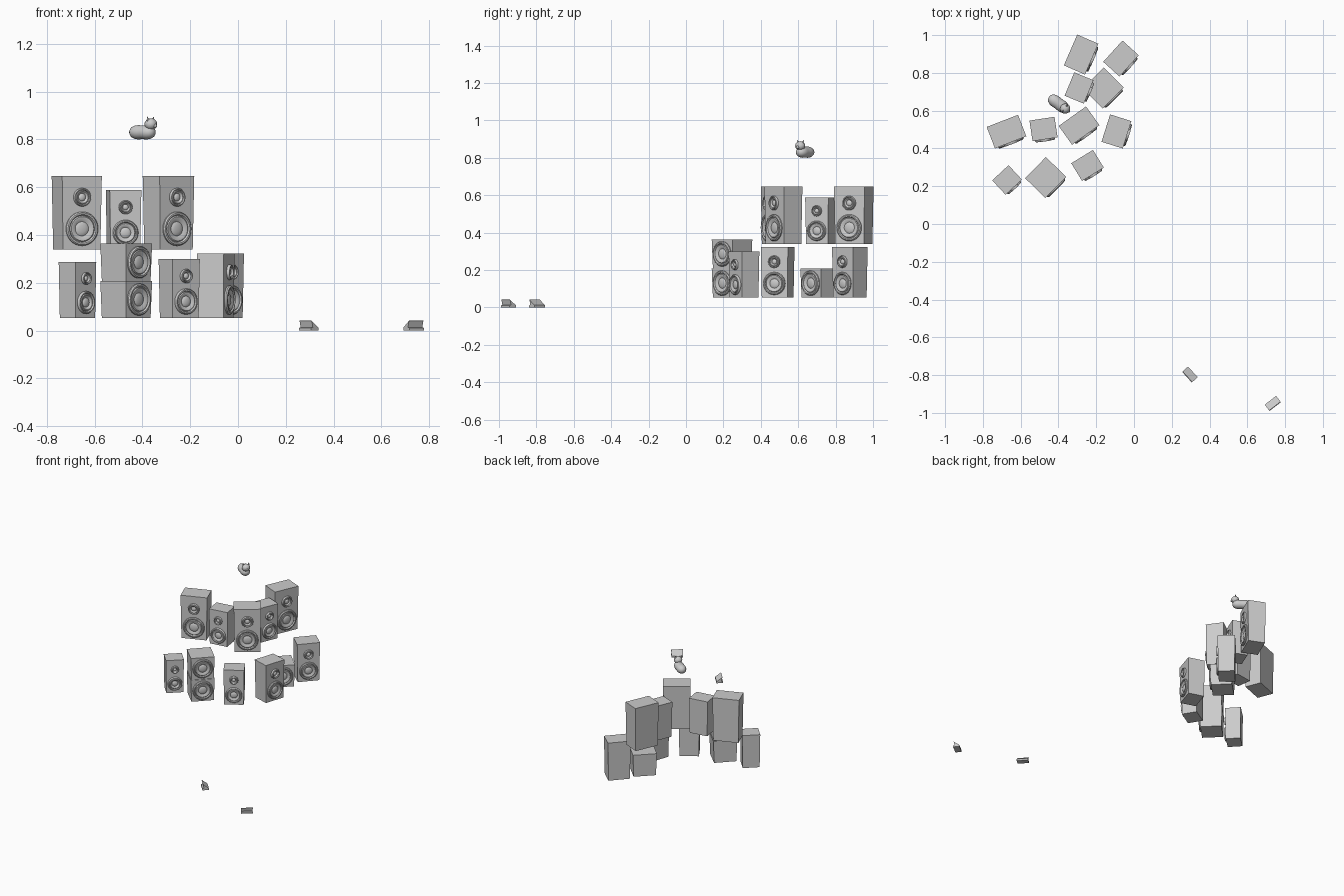
import bpy, bmesh, math
from mathutils import Matrix, Vector

if "Cube" in bpy.data.objects:
    bpy.data.objects.remove(bpy.data.objects["Cube"])

TAPER = 0.94  # cabinets narrow slightly toward the floor


def finish(name, bm, matrix, smooth=False):
    bmesh.ops.remove_doubles(bm, verts=bm.verts, dist=1e-6)
    bmesh.ops.recalc_face_normals(bm, faces=bm.faces)
    mesh = bpy.data.meshes.new(name)
    bm.to_mesh(mesh)
    bm.free()
    ob = bpy.data.objects.new(name, mesh)
    bpy.context.collection.objects.link(ob)
    ob.matrix_world = matrix
    if smooth:
        bpy.ops.object.select_all(action='DESELECT')
        ob.select_set(True)
        bpy.context.view_layer.objects.active = ob
        bpy.ops.object.shade_smooth_by_angle(angle=math.radians(35))
    return ob


def lathe(name, profile, matrix, steps=32):
    """Revolve (radius, height) points about local z."""
    bm = bmesh.new()
    vs = [bm.verts.new((r, 0, h)) for r, h in profile]
    es = [bm.edges.new(p) for p in zip(vs, vs[1:])]
    bmesh.ops.spin(bm, geom=vs + es, cent=(0, 0, 0), axis=(0, 0, 1),
                   angle=math.tau, steps=steps, use_merge=True)
    return finish(name, bm, matrix, True)


def place(x, y, z, facing):
    """Local -y is turned to the horizontal facing direction."""
    return Matrix.Translation((x, y, z)) @ Matrix.Rotation(math.atan2(facing[0], -facing[1]), 4, 'Z')


def driver(name, base, w, d, h, fz, r):
    # flange, rolled surround, shallow cone and dust cap on the front face
    tilt = math.atan((1 - TAPER) * d / 2 / h)
    front = d / 2 * (TAPER + (1 - TAPER) * fz)
    m = base @ Matrix.Translation((0, -front, h * fz)) @ Matrix.Rotation(math.pi / 2 + tilt, 4, 'X')
    t = 0.012
    lathe(name, [(r, -.002), (r, t * .55), (r * .93, t), (r * .84, t), (r * .77, t * .45),
                 (r * .71, t * .75), (r * .63, t * .75), (r * .42, t * .12), (r * .36, t * .35),
                 (r * .2, t * .55), (0, t * .62)], m)


def cabinet(name, x, y, z0, z1, w, d, facing, single=False):
    base, h = place(x, y, z0, facing), z1 - z0
    bm = bmesh.new()
    bmesh.ops.create_cube(bm, size=1)
    for v in bm.verts:
        k = 1 if v.co.z > 0 else TAPER
        v.co = Vector((v.co.x * w * k, v.co.y * d * k, (v.co.z + .5) * h))
    finish(name + "_cabinet", bm, base)
    if single:
        driver(name + "_woofer", base, w, d, h, .5, w * .425)
    else:
        driver(name + "_woofer", base, w, d, h, .28, w * .4)
        driver(name + "_tweeter", base, w, d, h, .71, w * .215)


# upper row of speakers
LARGE, MEDIUM = (.178, .122), (.134, .11)
cabinet("upper_large_left", -.675, .489, .34, .647, *LARGE, (.36, -.93))
cabinet("upper_large_centre", -.291, .521, .34, .647, *LARGE, (.58, -.81))
cabinet("upper_large_back", -.280, .897, .34, .647, *LARGE, (.92, -.40))
cabinet("upper_medium_left", -.479, .503, .34, .588, *MEDIUM, (.15, -.99))
cabinet("upper_medium_back", -.291, .720, .34, .588, *MEDIUM, (.92, -.38))

# lower row of speakers
cabinet("lower_tall_right", -.093, .490, .052, .323, .152, .118, (.95, -.30))
cabinet("lower_tall_back", -.069, .876, .052, .323, .152, .116, (.74, -.67))
cabinet("lower_small_left", -.672, .233, .052, .286, .118, .104, (.68, -.73))
cabinet("lower_small_front", -.246, .310, .052, .300, .135, .110, (.52, -.85))

# single-cone bass boxes: a stacked pair and a lone one
BASS = (.157, .15)
for i, z in enumerate((.052, .208)):
    cabinet(f"bass_box_{i}", -.468, .246, z, z + .156, *BASS, (.71, -.70), True)
cabinet("bass_box_back", -.163, .720, .052, .208, *BASS, (.70, -.71), True)


# small floor wedges: low base, sloping lid, undercut front
def wedge(name, x, y, facing):
    profile = [(.021, 0), (-.021, 0), (-.021, .011), (-.011, .013),
               (-.016, .036), (-.018, .041), (.021, .012)]
    bm = bmesh.new()
    face = bm.faces.new([bm.verts.new((-.038, u, z)) for u, z in profile])
    ext = bmesh.ops.extrude_face_region(bm, geom=[face])
    # keep the first end cap closed
    new = [g for g in ext["geom"] if isinstance(g, bmesh.types.BMVert)]
    bmesh.ops.translate(bm, verts=new, vec=(.076, 0, 0))
    holes = [e for e in bm.edges if e.is_boundary]
    if holes:
        bmesh.ops.holes_fill(bm, edges=holes)
    finish(name, bm, place(x, y, 0, facing))


wedge("floor_wedge_left", .296, -.797, (-.74, -.67))
wedge("floor_wedge_right", .735, -.95, (.61, -.79))

# resting cat above the speakers: rounded loaf body, head, ears, muzzle
cat = place(-.400, .637, .83, (.8, -.6))
half = [(0, .062), (.014, .059), (.024, .050), (.030, .036), (.032, .022), (.031, .008)]
body = half + [(r, -h) for r, h in reversed(half)]
lathe("cat_body", body, cat @ Matrix.Diagonal((1, 1, .94, 1)) @ Matrix.Rotation(math.pi / 2, 4, 'X'), 24)


def ball(name, matrix, radius):
    bm = bmesh.new()
    bmesh.ops.create_uvsphere(bm, u_segments=20, v_segments=12, radius=radius)
    return finish(name, bm, matrix, True)


head = cat @ Matrix.Translation((0, -.044, .034))
ball("cat_head", head @ Matrix.Diagonal((1.05, 1, .95, 1)), .026)
ball("cat_muzzle", head @ Matrix.Translation((0, -.021, -.007)), .009)
for side, tag in ((-1, "left"), (1, "right")):
    bm = bmesh.new()
    bmesh.ops.create_cone(bm, cap_ends=True, segments=4, radius1=.012, radius2=.0005, depth=.024)
    finish("cat_ear_" + tag, bm, head @ Matrix.Translation((side * .018, .002, .021))
           @ Matrix.Rotation(side * .35, 4, 'Y') @ Matrix.Diagonal((1, .7, 1, 1)))
